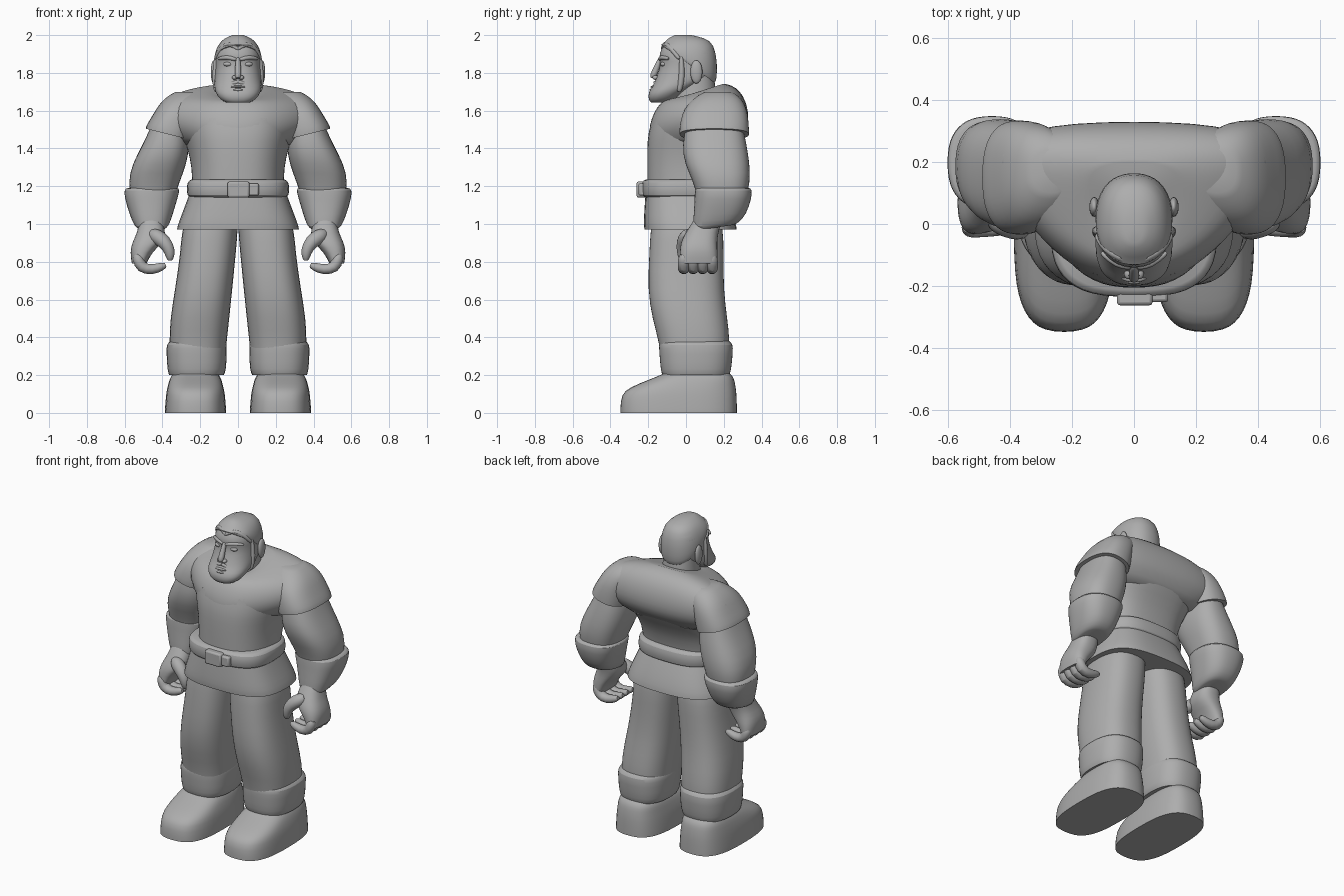
import bpy, bmesh, math
from mathutils import Vector, Matrix

cube = bpy.data.objects.get("Cube")
if cube:
    bpy.data.objects.remove(cube, do_unlink=True)

clay = bpy.data.materials.new("clay_grey")
clay.use_nodes = True
GREY = (0.42, 0.42, 0.42, 1)
clay.diffuse_color = GREY
shader = next(n for n in clay.node_tree.nodes if n.type == 'BSDF_PRINCIPLED')
shader.inputs["Base Color"].default_value = GREY
shader.inputs["Roughness"].default_value = 0.7


def finish(bm, name, pair=False, smooth=1):
    """Turn a bmesh into a smooth shaded object, mirrored if it is one of a pair."""
    bmesh.ops.recalc_face_normals(bm, faces=bm.faces)
    mesh = bpy.data.meshes.new(name)
    bm.to_mesh(mesh)
    bm.free()
    mesh.materials.append(clay)
    mesh.shade_smooth()
    mesh.set_sharp_from_angle(angle=math.radians(50))
    obj = bpy.data.objects.new(name, mesh)
    bpy.context.scene.collection.objects.link(obj)
    if pair:
        obj.modifiers.new("Mirror", 'MIRROR').use_mirror_merge = False
    if smooth:
        obj.modifiers.new("Subdivision", 'SUBSURF').levels = smooth
        obj.modifiers["Subdivision"].render_levels = smooth
    return obj


def skin(bm, rings):
    """Bridge point rings, close both ends and keep the end rims crisp."""
    crease = bm.edges.layers.float.new("crease_edge")
    loops = [[bm.verts.new(p) for p in ring] for ring in rings]
    n = len(loops[0])
    for a, b in zip(loops, loops[1:]):
        for i in range(n):
            j = (i + 1) % n
            bm.faces.new((a[i], a[j], b[j], b[i]))
    for end in (loops[0], loops[-1]):
        for edge in bm.faces.new(end).edges:
            edge[crease] = 1


def loft(name, rings, pair=False, power=0.8, taper=0, notch=0, n=24):
    """Stack oval sections: z, x0, x1, y0, y1, then optional x tilt and y tilt."""
    stack = []
    for z, x0, x1, y0, y1, *tilt in rings:
        tx, ty = (tilt + [0, 0])[:2]
        ring = []
        for i in range(n):
            a = math.tau * i / n - math.pi / 2
            u, v = (math.copysign(abs(t) ** power, t) for t in (math.cos(a), math.sin(a)))
            ring.append(Vector(((x0 + x1) / 2 + (x1 - x0) / 2 * u * (1 + taper * v),
                                (y0 + y1) / 2 + (y1 - y0) / 2 * v,
                                z + tx * u + ty * v)))
        stack.append(ring)
    stack[-1][0].z -= notch
    bm = bmesh.new()
    skin(bm, stack)
    return finish(bm, name, pair)


def tube(name, path, radii, pair=False, n=10):
    """Sweep a round section along a path, rounding off both ends."""
    pts = [Vector(p) for p in path]
    first, last = (pts[0] - pts[1]).normalized(), (pts[-1] - pts[-2]).normalized()
    pts = [pts[0] + first * radii[0] * 0.6] + pts + [pts[-1] + last * radii[-1] * 0.6]
    radii = [radii[0] * 0.5] + list(radii) + [radii[-1] * 0.5]
    rings = []
    for k, p in enumerate(pts):
        d = (pts[min(k + 1, len(pts) - 1)] - pts[max(k - 1, 0)]).normalized()
        side = d.cross(Vector((0, 1, 0.1))).normalized()
        up = side.cross(d)
        rings.append([p + radii[k] * (side * math.cos(t) + up * math.sin(t))
                      for t in (math.tau * i / n for i in range(n))])
    bm = bmesh.new()
    skin(bm, rings)
    return finish(bm, name, pair)


def ball(name, centre, size, pair=False):
    bm = bmesh.new()
    bmesh.ops.create_uvsphere(bm, u_segments=16, v_segments=10, radius=1,
                              matrix=Matrix.Translation(centre) @ Matrix.Diagonal((*size, 1)))
    return finish(bm, name, pair, 0)


def sym(z, r, y0, y1, ty=0):
    return (z, -r, r, y0, y1, 0, ty)


# Tunic, skirt and belt
loft("tunic_body", [
    sym(1.16, .235, -.205, .17), sym(1.3, .237, -.207, .19), sym(1.4, .26, -.207, .25),
    sym(1.48, .29, -.203, .31), sym(1.56, .3, -.18, .32)], power=.75, taper=.18)
loft("tunic_shoulders", [
    sym(1.42, .27, -.19, .26), sym(1.49, .37, -.2, .325), sym(1.56, .4, -.185, .334),
    sym(1.62, .385, -.155, .327), sym(1.665, .335, -.125, .305, .015),
    sym(1.69, .25, -.108, .265, .035), sym(1.7, .17, -.095, .22, .04),
    sym(1.698, .13, -.085, .2, .045)], power=.75, taper=.42, notch=.04)
loft("tunic_skirt", [
    sym(1.17, .255, -.215, .2), sym(1.08, .288, -.222, .24), sym(1, .32, -.226, .267),
    sym(.972, .325, -.222, .27)], power=.7)
loft("belt", [
    sym(1.14, .25, -.215, .2), sym(1.148, .272, -.236, .218), sym(1.19, .273, -.238, .22),
    sym(1.225, .27, -.236, .216), sym(1.235, .25, -.215, .2)], power=.7)


def plate(name, x0, x1, y0, y1, z0, z1):
    bm = bmesh.new()
    bmesh.ops.create_cube(bm, size=1, matrix=Matrix.Translation(
        ((x0 + x1) / 2, (y0 + y1) / 2, (z0 + z1) / 2)) @ Matrix.Diagonal(
        (x1 - x0, y1 - y0, z1 - z0, 1)))
    obj = finish(bm, name, smooth=0)
    bevel = obj.modifiers.new("Bevel", 'BEVEL')
    bevel.width, bevel.segments = .01, 2


plate("buckle", -.055, .06, -.262, -.2, 1.14, 1.225)
plate("belt_tongue", .04, .11, -.252, -.2, 1.15, 1.215)

# Sleeves, arms and wrist guards
loft("sleeve", [
    (1.475, .25, .49, -.035, .335, .03), (1.5, .24, .485, -.037, .335, .025),
    (1.58, .22, .45, -.025, .33), (1.64, .2, .415, .01, .31), (1.68, .19, .37, .06, .28),
    (1.7, .2, .33, .1, .24)], pair=True)
loft("arm", [
    (1.52, .27, .46, .0, .3), (1.42, .255, .505, -.022, .322), (1.32, .27, .56, -.01, .338),
    (1.22, .31, .585, .04, .342), (1.1, .35, .56, .07, .31)], pair=True)
loft("wrist_guard", [
    (1.19, .32, .585, .055, .335), (1.185, .306, .604, .045, .35), (1.14, .318, .602, .045, .35),
    (1.05, .345, .575, .04, .32), (.99, .365, .55, .035, .28, 0, .015),
    (.98, .385, .53, .05, .25, 0, .015)], pair=True)

# Hands with curled fingers and a thumb
loft("palm", [
    (1.02, .4, .52, .04, .19), (.95, .38, .535, -.005, .17), (.9, .4, .562, -.03, .165),
    (.85, .455, .572, -.033, .168), (.79, .485, .562, -.033, .165)], pair=True)
for k, finger in enumerate(("index", "middle", "ring", "little")):
    y = -.012 + k * .05
    tube(finger + "_finger", [(.53, y, .82), (.515, y, .768), (.455, y, .755), (.395, y, .778)],
         [.034, .034, .031, .022], pair=True)
tube("thumb", [(.44, .01, .94), (.385, -.015, .905), (.36, -.02, .855), (.36, -.02, .82)],
     [.045, .04, .032, .022], pair=True)

# Legs and boots
loft("trouser_leg", [
    (1.06, .0, .26, -.17, .17), (.97, .0, .3, -.19, .2), (.85, .01, .305, -.195, .2),
    (.65, .03, .335, -.205, .2), (.5, .045, .36, -.18, .22), (.37, .06, .365, -.142, .235),
    (.25, .07, .36, -.13, .225)], pair=True)
loft("boot_cuff", [
    (.38, .07, .358, -.135, .23), (.365, .058, .38, -.145, .25), (.32, .058, .38, -.143, .25),
    (.22, .062, .375, -.135, .24), (.2, .075, .365, -.125, .23)], pair=True)
loft("boot", [
    (0, .062, .388, -.35, .272), (.02, .062, .388, -.35, .272), (.1, .068, .382, -.345, .27),
    (.135, .076, .375, -.3, .265), (.175, .086, .364, -.2, .258), (.2, .098, .352, -.135, .245),
    (.22, .12, .335, -.1, .22)], pair=True, power=.7)

# Neck and head
loft("neck", [sym(1.55, .12, -.09, .17), sym(1.68, .105, -.06, .16, .03),
              sym(1.8, .1, -.06, .145)], power=.9)
loft("head", [
    sym(1.643, .06, -.185, -.1), sym(1.655, .092, -.198, -.06), sym(1.695, .122, -.203, -.01),
    sym(1.735, .127, -.172, .07), sym(1.78, .124, -.157, .145), sym(1.845, .12, -.132, .152),
    sym(1.88, .123, -.146, .156), sym(1.93, .114, -.133, .153), sym(1.97, .084, -.1, .115)],
    power=.85)
loft("hair", [
    sym(1.845, .12, -.122, .153, -.098), sym(1.852, .126, -.13, .163, -.092),
    sym(1.9, .125, -.136, .168, -.05), sym(1.955, .104, -.122, .15), sym(1.985, .07, -.095, .1),
    sym(2, .03, -.06, .03)], power=.88)
tube("hairline_lock", [(.004, -.126, 1.928), (.045, -.108, 1.958), (.092, -.082, 1.935),
                       (.117, -.04, 1.88)], [.01, .014, .014, .012], pair=True)
tube("sideburn", [(.116, -.025, 1.88), (.122, -.02, 1.78), (.116, -.035, 1.71)],
     [.012, .018, .016], pair=True)
ball("ear", (.128, .055, 1.805), (.016, .032, .062), pair=True)

# Face
tube("nose_bridge", [(0, -.138, 1.872), (0, -.158, 1.82), (0, -.174, 1.783)],
     [.013, .017, .02])
ball("nostril", (.018, -.16, 1.775), (.014, .018, .012), pair=True)
tube("brow", [(.016, -.138, 1.872), (.055, -.131, 1.884), (.1, -.096, 1.876)],
     [.011, .013, .01], pair=True)
ball("eyelid", (.052, -.118, 1.846), (.026, .018, .013), pair=True)
tube("moustache", [(.006, -.163, 1.75), (.04, -.155, 1.742), (.068, -.142, 1.71)],
     [.012, .013, .01], pair=True)
ball("upper_lip", (0, -.172, 1.726), (.042, .016, .007))
ball("lower_lip", (0, -.178, 1.71), (.034, .016, .008))
